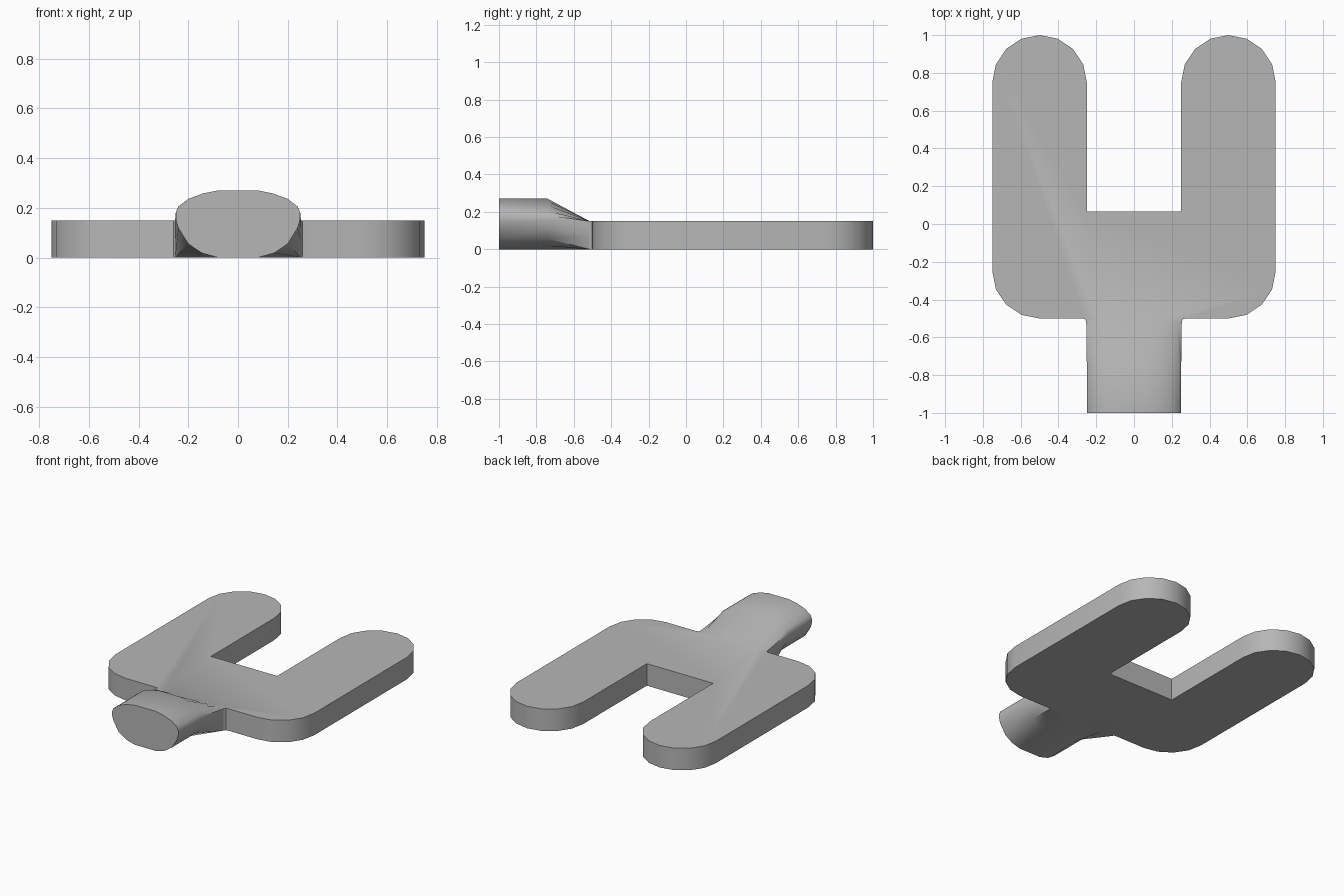
import bpy, bmesh
from math import cos, sin, radians

if "Cube" in bpy.data.objects:
    bpy.data.objects.remove(bpy.data.objects["Cube"])

T = 0.15      # plate thickness
NECK = -0.515  # where the plate meets the handle


def arc(cx, cy, r, a0, a1, steps):
    angles = [radians(a0 + (a1 - a0) * i / steps) for i in range(steps + 1)]
    return [(cx + r * cos(a), cy + r * sin(a)) for a in angles]


def mirror(half):
    return half + [(-x, y) for x, y in reversed(half)]


def finish(name, bm, grey):
    bmesh.ops.remove_doubles(bm, verts=bm.verts[:], dist=1e-5)
    bmesh.ops.recalc_face_normals(bm, faces=bm.faces[:])
    mesh = bpy.data.meshes.new(name)
    bm.to_mesh(mesh)
    bm.free()
    mat = bpy.data.materials.new("dark_grey")
    mat.diffuse_color = (grey, grey, grey, 1)
    mat.use_nodes = True
    mat.node_tree.nodes["Principled BSDF"].inputs["Base Color"].default_value = mat.diffuse_color
    mesh.materials.append(mat)
    obj = bpy.data.objects.new(name, mesh)
    bpy.context.collection.objects.link(obj)
    bpy.context.view_layer.objects.active = obj
    obj.select_set(True)
    bpy.ops.object.shade_smooth_by_angle(angle=radians(40))
    obj.select_set(False)
    return obj


def loft(bm, sections):
    rings = [[bm.verts.new(p) for p in s] for s in sections]
    n = len(rings[0])
    for a, b in zip(rings, rings[1:]):
        for i in range(n):
            j = (i + 1) % n
            bm.faces.new((a[i], a[j], b[j], b[i]))
    return rings


bm = bmesh.new()

# handle: oval grip blending into the rectangular neck
oval = mirror([(0.08, 0), (0.145, 0.018), (0.2, 0.055), (0.24, 0.12), (0.25, 0.155),
               (0.25, 0.182), (0.24, 0.205), (0.2, 0.236), (0.14, 0.258), (0.08, 0.27)])
neck = mirror([(0.08, 0), (0.17, 0), (0.253, 0), (0.253, 0.07), (0.253, 0.115),
               (0.253, T), (0.225, T), (0.19, T), (0.14, T), (0.08, T)])
rings = loft(bm, [[(x, -1, z) for x, z in oval],
                  [(x, -0.74, z) for x, z in oval],
                  [(x, NECK, z) for x, z in neck]])
bm.faces.new(rings[0])

# two-pronged plate: right half outline, from the neck round to the notch
half = [(0.253, NECK), (0.26, -0.503), (0.275, -0.5)]
half += arc(0.5, -0.25, 0.25, -90, 0, 4)
half += arc(0.5, 0.75, 0.25, 0, 180, 8)
half += [(0.25, 0.065)]
outline = mirror(half)
bottom, top = loft(bm, [[(x, y, z) for x, y in outline] for z in (0, T)])
# the plate is open at the neck, and its faces share the neck's points
bm.faces.remove(bm.faces.get((bottom[-1], bottom[0], top[0], top[-1])))
for ring, z in ((bottom, 0), (top, T)):
    shared = [v for v in rings[2] if abs(v.co.z - z) < 1e-4 and abs(v.co.x) < 0.25]
    bm.faces.new(ring + sorted(shared, key=lambda v: v.co.x))

finish("fork_with_handle", bm, 0.47)
